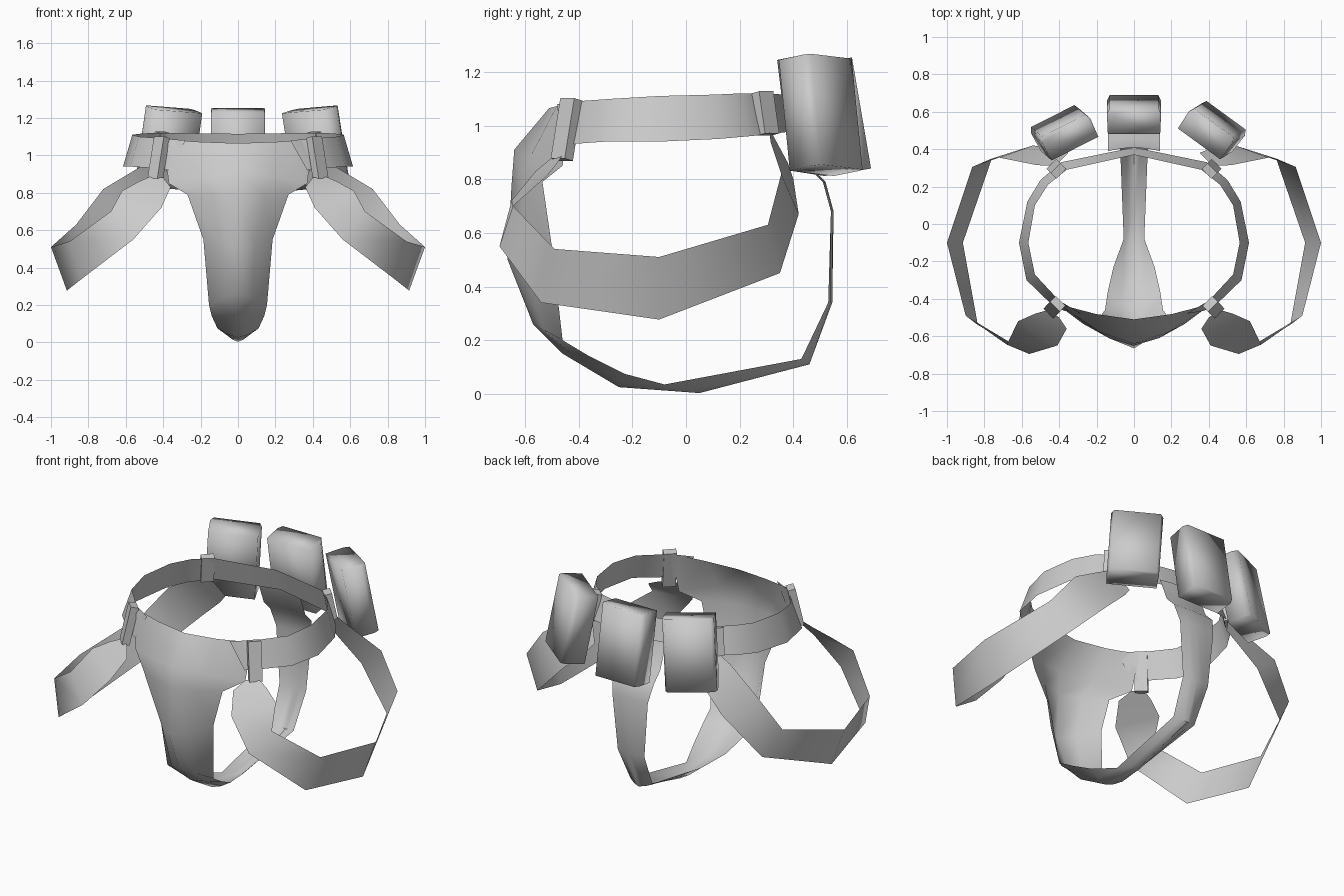
import bpy, bmesh, math
from mathutils import Matrix, Vector, Euler

cube = bpy.data.objects.get("Cube")
if cube:
    bpy.data.objects.remove(cube, do_unlink=True)

grey = bpy.data.materials.new("plain grey")
grey.use_nodes = True
grey.diffuse_color = (0.6, 0.6, 0.6, 1)
grey.node_tree.nodes["Principled BSDF"].inputs["Base Color"].default_value = (0.6, 0.6, 0.6, 1)


def finish(name, bm, angle):
    mesh = bpy.data.meshes.new(name)
    bmesh.ops.recalc_face_normals(bm, faces=bm.faces)
    bm.to_mesh(mesh)
    bm.free()
    mesh.materials.append(grey)
    obj = bpy.data.objects.new(name, mesh)
    bpy.context.collection.objects.link(obj)
    bpy.ops.object.select_all(action="DESELECT")
    obj.select_set(True)
    bpy.context.view_layer.objects.active = obj
    bpy.ops.object.shade_smooth_by_angle(angle=math.radians(angle))
    return obj


def flip(p):
    return (-p[0], p[1], p[2])


def sheet(name, rows, angle=50):
    """Cloth sheet through rows of points."""
    bm = bmesh.new()
    grid = [[bm.verts.new(p) for p in row] for row in rows]
    for r, s in zip(grid, grid[1:]):
        for i in range(len(r) - 1):
            bm.faces.new((r[i], r[i + 1], s[i + 1], s[i]))
    bmesh.ops.remove_doubles(bm, verts=bm.verts, dist=0.0005)
    return finish(name, bm, angle)


def prism(name, outline, height, place, turn, angle, mirror=False):
    """Upright prism, turned and placed."""
    bm = bmesh.new()
    base = bm.faces.new([bm.verts.new((x, y, -height / 2)) for x, y in outline])
    top = bmesh.ops.extrude_face_region(bm, geom=[base])["geom"]
    bmesh.ops.translate(bm, vec=(0, 0, height), verts=[v for v in top if isinstance(v, bmesh.types.BMVert)])
    matrix = Matrix.Translation(place) @ Euler(turn).to_matrix().to_4x4()
    if mirror:
        matrix = Matrix.Scale(-1, 4, Vector((1, 0, 0))) @ matrix
    bm.transform(matrix)
    return finish(name, bm, angle)


# Belt: (top edge, flared bottom edge) from the back centre to the front panel
belt = [
    ((0, 0.37, 1.115), (0, 0.41, 0.98)),
    ((0.36, 0.29, 1.12), (0.39, 0.33, 0.97)),
    ((0.46, 0.21, 1.12), (0.5, 0.235, 0.96)),
    ((0.53, 0.1, 1.115), (0.57, 0.12, 0.95)),
    ((0.565, -0.1, 1.11), (0.615, -0.1, 0.94)),
    ((0.53, -0.27, 1.10), (0.575, -0.3, 0.94)),
    ((0.4, -0.41, 1.09), (0.43, -0.44, 0.93)),
    ((0.28, -0.48, 1.08), (0.37, -0.465, 0.92)),
]
other_half = [tuple(flip(p) for p in pair) for pair in reversed(belt[1:])]
sheet("belt", other_half + belt)

# Front panel and under strap: centre (y, z), then edge (x, y, z)
panel = [
    ((-0.51, 1.065), (0.4, -0.43, 1.085)),
    ((-0.64, 0.91), (0.37, -0.46, 0.85)),
    ((-0.65, 0.78), (0.27, -0.535, 0.79)),
    ((-0.665, 0.5), (0.185, -0.5, 0.55)),
    ((-0.57, 0.26), (0.155, -0.46, 0.2)),
    ((-0.46, 0.15), (0.14, -0.36, 0.14)),
    ((-0.25, 0.025), (0.11, -0.23, 0.075)),
    ((0.05, 0.003), (0.055, -0.08, 0.035)),
    ((0.46, 0.11), (0.075, 0.43, 0.13)),
    ((0.545, 0.34), (0.09, 0.53, 0.34)),
    ((0.55, 0.68), (0.12, 0.54, 0.68)),
    ((0.52, 0.79), (0.14, 0.51, 0.79)),
    ((0.46, 0.85), (0.14, 0.45, 0.85)),
    ((0.41, 1.0), (0.14, 0.39, 1.0)),
]
rows = []
for (cy, cz), edge in panel:
    middle = (edge[0] / 2, 0.65 * cy + 0.35 * edge[1], 0.65 * cz + 0.35 * edge[2])
    rows.append([flip(edge), flip(middle), (0, cy, cz), middle, edge])
sheet("front_panel_and_strap", rows)

# Thigh loops: (upper edge, lower edge) from back to front
loop = [
    ((0.42, 0.31, 0.99), (0.35, 0.38, 0.86)),
    ((0.52, 0.315, 0.94), (0.4, 0.4, 0.8)),
    ((0.72, 0.355, 0.82), (0.54, 0.42, 0.67)),
    ((0.865, 0.305, 0.63), (0.76, 0.35, 0.45)),
    ((1.0, -0.1, 0.51), (0.915, -0.1, 0.277)),
    ((0.9, -0.49, 0.54), (0.835, -0.54, 0.34)),
    ((0.68, -0.645, 0.7), (0.56, -0.695, 0.55)),
    ((0.62, -0.52, 0.81), (0.41, -0.65, 0.72)),
    ((0.53, -0.48, 0.86), (0.36, -0.56, 0.83)),
    ((0.46, -0.46, 0.89), (0.4, -0.5, 0.88)),
]
sheet("left_thigh_loop", loop)
sheet("right_thigh_loop", [tuple(flip(p) for p in pair) for pair in loop])

# Small hanger tabs wrapped over the belt
tab = [(-0.037, -0.022), (0.037, -0.022), (0.037, 0.022), (-0.037, 0.022)]
for side, mirror in (("left", False), ("right", True)):
    prism(side + "_front_tab", tab, 0.23, (0.425, -0.445, 0.985), (-0.22, 0, 0.78), 30, mirror)
    prism(side + "_back_tab", tab, 0.16, (0.415, 0.295, 1.045), (0.2, 0, -0.8), 30, mirror)

# Back pouches with softened outer edges
pouch = [(-0.14, -0.07), (0.14, -0.07), (0.145, 0.04), (0.13, 0.07), (-0.13, 0.07), (-0.145, 0.04)]
for name, place, turn in (
    ("middle_pouch", (0, 0.585, 1.035), (0.17, 0, 0)),
    ("left_pouch", (0.42, 0.505, 1.04), (0.17, -0.07, -0.63)),
    ("right_pouch", (-0.375, 0.49, 1.04), (0.17, 0.07, 0.47)),
):
    prism(name, pouch, 0.42, place, turn, 120)
